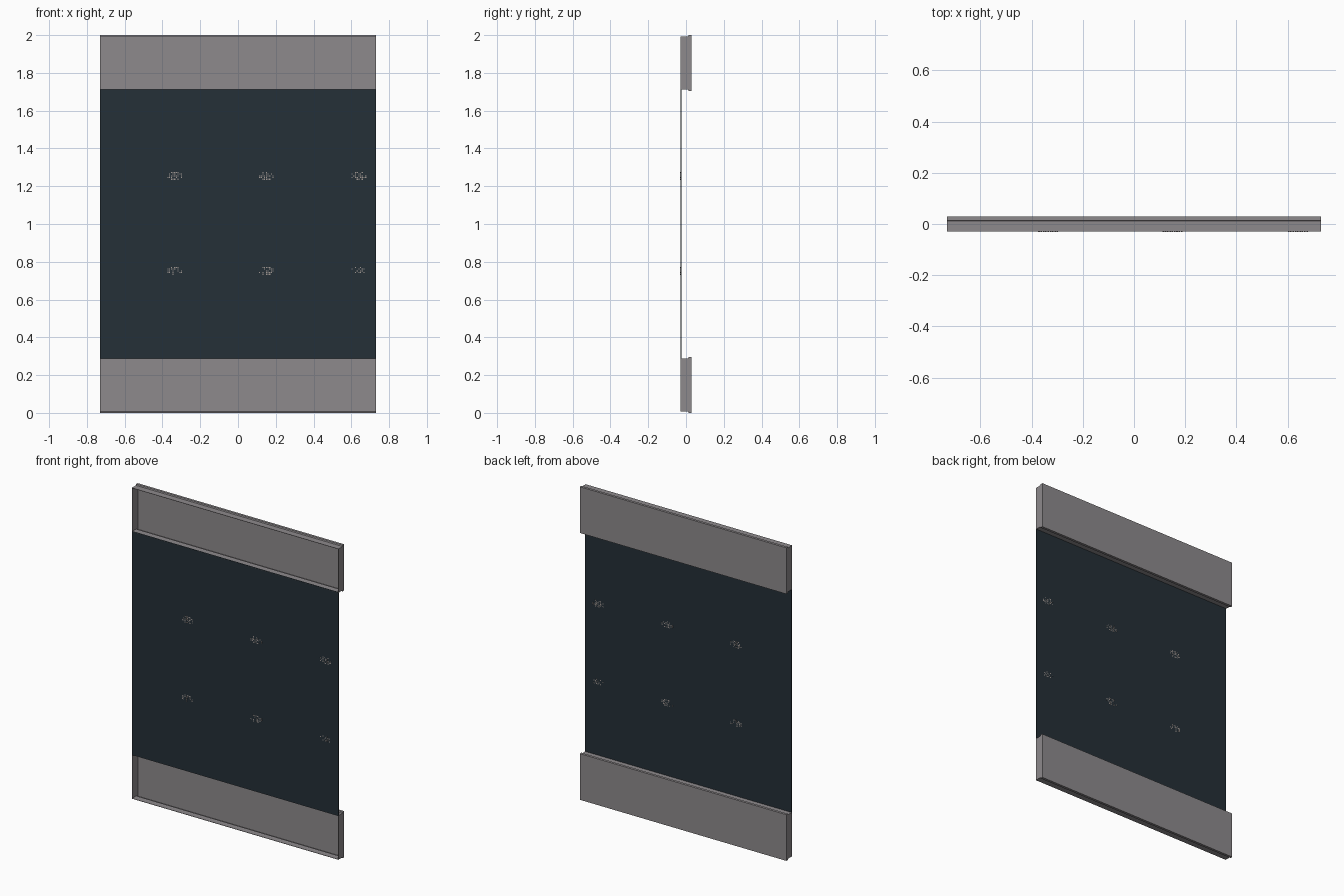
import bpy, bmesh, random

if "Cube" in bpy.data.objects:
    bpy.data.objects.remove(bpy.data.objects["Cube"])

HALF_W = 0.73
random.seed(4)


def material(name, rgb):
    m = bpy.data.materials.new(name)
    m.diffuse_color = (*rgb, 1)
    m.use_nodes = True
    m.node_tree.nodes["Principled BSDF"].inputs["Base Color"].default_value = m.diffuse_color
    return m


GREY = material("grey metal", (0.27, 0.255, 0.265))
GLASS = material("dark glass", (0.018, 0.029, 0.038))
PALE = material("pale dots", (0.36, 0.32, 0.30))


def finish(name, bm, mat):
    bmesh.ops.recalc_face_normals(bm, faces=bm.faces)
    me = bpy.data.meshes.new(name)
    bm.to_mesh(me)
    bm.free()
    me.materials.append(mat)
    ob = bpy.data.objects.new(name, me)
    bpy.context.collection.objects.link(ob)
    return ob


def add_box(bm, lo, hi):
    vs = bmesh.ops.create_cube(bm, size=1)["verts"]
    for v in vs:
        for i in range(3):
            v.co[i] = lo[i] if v.co[i] < 0 else hi[i]


# Thin-walled tray, open at the front, with a slightly taller stepped back
def tray(name, z0):
    h, s = 0.295, 0.007
    profile = [(-0.03, s), (0.011, s), (0.014, 0), (0.03, 0),
               (0.03, h), (0.014, h), (0.011, h - s), (-0.03, h - s)]
    bm = bmesh.new()
    left = [bm.verts.new((-HALF_W, y, z0 + z)) for y, z in profile]
    right = [bm.verts.new((HALF_W, y, z0 + z)) for y, z in profile]
    for i in range(len(profile) - 1):
        bm.faces.new((left[i], left[i + 1], right[i + 1], right[i]))
    bm.faces.new(left)
    bm.faces.new(right[::-1])
    ob = finish(name, bm, GREY)
    mod = ob.modifiers.new("wall thickness", 'SOLIDIFY')
    mod.thickness = 0.003
    mod.offset = -1


tray("bottom_tray", 0.0)
tray("top_tray", 1.705)

# Dark pane between the trays, flush with the front
bm = bmesh.new()
add_box(bm, (-HALF_W, -0.03, 0.288), (HALF_W, -0.025, 1.715))
finish("glass_pane", bm, GLASS)

# Six small patches of speckles, showing on both sides of the pane
bm = bmesh.new()
for cx in (-0.335, 0.15, 0.64):
    for cz in (0.752, 1.255):
        for i in range(-4, 5):
            for j in range(-2, 3):
                inside = (i / 4.5) ** 2 + (j / 2.6) ** 2 < 1
                if inside and random.random() < 0.6:
                    x, z = cx + i * 0.009, cz + j * 0.009
                    add_box(bm, (x - 0.003, -0.0305, z - 0.003),
                            (x + 0.003, -0.0245, z + 0.003))
finish("pane_speckles", bm, PALE)
